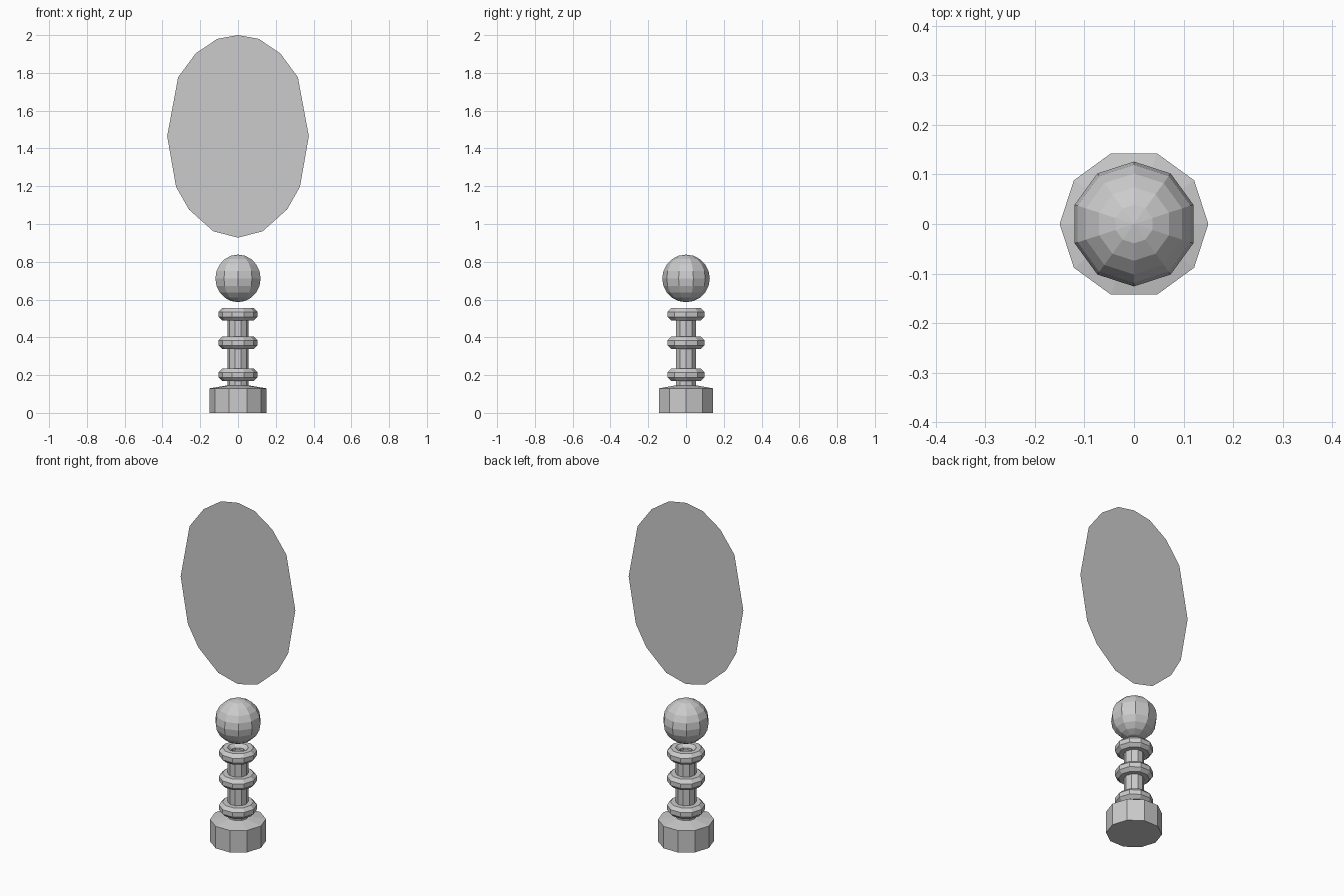
import bpy, bmesh
from math import sin, cos, pi, radians

if "Cube" in bpy.data.objects:
    bpy.data.objects.remove(bpy.data.objects["Cube"])

SIDES = 10


def make_object(name, bm):
    mesh = bpy.data.meshes.new(name)
    bm.to_mesh(mesh)
    bm.free()
    obj = bpy.data.objects.new(name, mesh)
    bpy.context.collection.objects.link(obj)
    return obj


def lathe(name, profile, cap_bottom=False, cap_top=False):
    """Turn (radius, z) points into a faceted solid of revolution."""
    bm = bmesh.new()
    loops = [[bm.verts.new((r * cos(2 * pi * i / SIDES), r * sin(2 * pi * i / SIDES), z))
              for i in range(SIDES)] for r, z in profile]
    for low, high in zip(loops, loops[1:]):
        for i in range(SIDES):
            j = (i + 1) % SIDES
            bm.faces.new((low[i], low[j], high[j], high[i]))
    if cap_bottom:
        bm.faces.new(loops[0][::-1])
    if cap_top:
        bm.faces.new(loops[-1])
    return make_object(name, bm)


def ring_profile(z, major=0.07, minor=0.035, first=-67.5, steps=4):
    """Outer part of an eight-sided ring section."""
    angles = [radians(first + 45 * k) for k in range(steps)]
    return [(major + minor * cos(a), z + minor * sin(a)) for a in angles]


# Foot with a shallow sloping top
lathe("base", [(0.15, 0), (0.15, 0.13), (0.055, 0.146)], cap_bottom=True)

# Stem with three collars; the top collar dips in at the centre
SHAFT = 0.055
profile = [(SHAFT, 0.146)]
for z in (0.2015, 0.371):
    profile += [(SHAFT, z - 0.0323)] + ring_profile(z) + [(SHAFT, z + 0.0323)]
profile += [(SHAFT, 0.49)] + ring_profile(0.522, steps=6) + [(0.037, 0.522)]
lathe("ringed_stem", profile, cap_top=True)

# Floating ball
bm = bmesh.new()
bmesh.ops.create_uvsphere(bm, u_segments=SIDES, v_segments=10, radius=0.126)
ball = make_object("ball", bm)
ball.location.z = 0.712

# Thin flat oval panel, mirrored outline
half = [(0.11, 1.98), (0.224, 1.903), (0.317, 1.777), (0.375, 1.465),
        (0.328, 1.197), (0.26, 1.077), (0.13, 0.961)]
outline = [(0, 2.0)] + half + [(0, 0.928)] + [(-x, z) for x, z in reversed(half)]
bm = bmesh.new()
bm.faces.new([bm.verts.new((x, 0, z)) for x, z in reversed(outline)])
make_object("oval_panel", bm)
